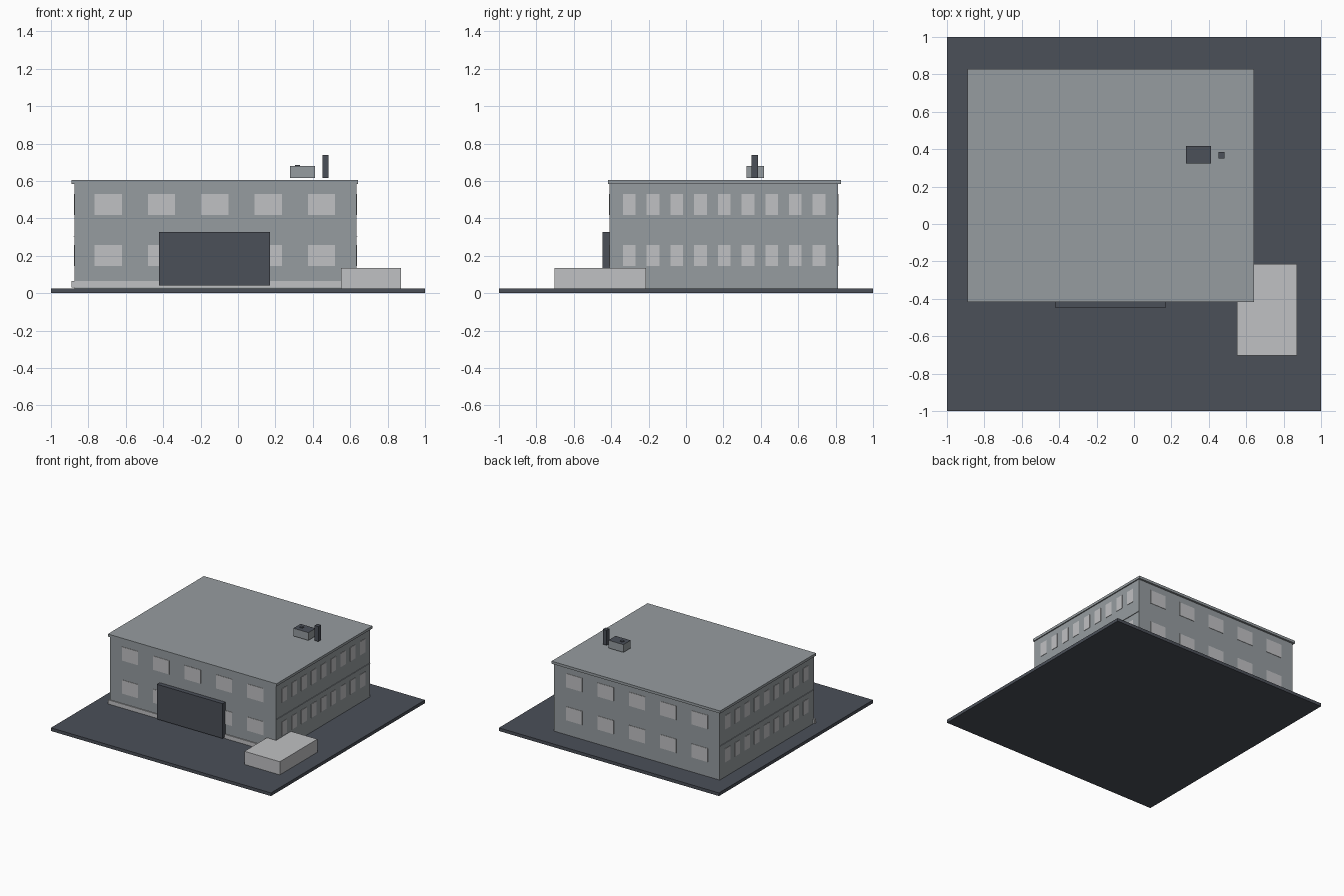
import bpy, bmesh

cube = bpy.data.objects.get("Cube")
if cube:
    bpy.data.objects.remove(cube, do_unlink=True)


def material(name, rgb):
    m = bpy.data.materials.new(name)
    m.use_nodes = True
    color = (*rgb, 1)
    m.diffuse_color = color
    m.node_tree.nodes["Principled BSDF"].inputs["Base Color"].default_value = color
    return m


DARK = material("dark slate", (0.07, 0.079, 0.098))
GREY = material("wall grey", (0.305, 0.333, 0.351))
LIGHT = material("light grey", (0.527, 0.533, 0.546))


def add_box(bm, x, y, z):
    """Add a box given its (low, high) range on each axis."""
    verts = bmesh.ops.create_cube(bm, size=1)["verts"]
    for v in verts:
        v.co = [r[0] if c < 0 else r[1] for c, r in zip(v.co, (x, y, z))]


def boxes(name, mat, *ranges):
    bm = bmesh.new()
    for r in ranges:
        add_box(bm, *r)
    mesh = bpy.data.meshes.new(name)
    bm.to_mesh(mesh)
    bm.free()
    mesh.materials.append(mat)
    ob = bpy.data.objects.new(name, mesh)
    bpy.context.collection.objects.link(ob)
    return ob


# Ground and main building
X0, X1, Y0, Y1 = -0.875, 0.633, -0.41, 0.812
boxes("ground_slab", DARK, ((-1, 1), (-1, 1), (0, 0.026)))
boxes("building_walls", GREY, ((X0, X1), (Y0, Y1), (0.026, 0.583)))
boxes("roof_slab", GREY, ((-0.89, 0.642), (-0.418, 0.828), (0.583, 0.604)))
boxes("floor_ledge", GREY, ((X0 - 0.005, X1 + 0.005), (Y0 + 0.005, Y1 - 0.005), (0.303, 0.306)))

# Front: plinth, large door panel and side annex
boxes("front_plinth", LIGHT, ((-0.89, 0.6), (-0.418, -0.4), (0.03, 0.064)))
boxes("front_door_panel", DARK, ((-0.423, 0.172), (-0.446, -0.4), (0.04, 0.326)))
boxes("side_annex", LIGHT, ((0.55, 0.872), (-0.702, -0.215), (0.026, 0.134)))

# Windows: two rows on all four sides, as thin plates
rows = [(0.146, 0.258), (0.417, 0.53)]
PLATE = 0.003
front, back, left, right = [], [], [], []
for z in rows:
    for i in range(5):
        c = -0.694 + 0.285 * i
        x = (c - 0.073, c + 0.073)
        front.append((x, (Y0 - PLATE, Y0), z))
        back.append((x, (Y1, Y1 + PLATE), z))
    for i in range(9):
        c = -0.303 + 0.1268 * i
        y = (c - 0.034, c + 0.034)
        left.append(((X1, X1 + PLATE), y, z))
        right.append(((X0 - PLATE, X0), y, z))
for side, plates in (("front", front), ("back", back), ("left", left), ("right", right)):
    boxes(side + "_windows", LIGHT, *plates)

# Rooftop vent unit with dark lid, and chimney
unit = boxes("vent_unit", GREY, ((0.277, 0.413), (0.324, 0.417), (0.616, 0.68)))
unit.data.materials.append(DARK)
for p in unit.data.polygons:
    p.material_index = int(p.normal.z > 0.5)
boxes("vent_cap", DARK, ((0.305, 0.332), (0.36, 0.385), (0.68, 0.685)))
boxes("chimney", DARK, ((0.451, 0.485), (0.35, 0.386), (0.616, 0.739)))
